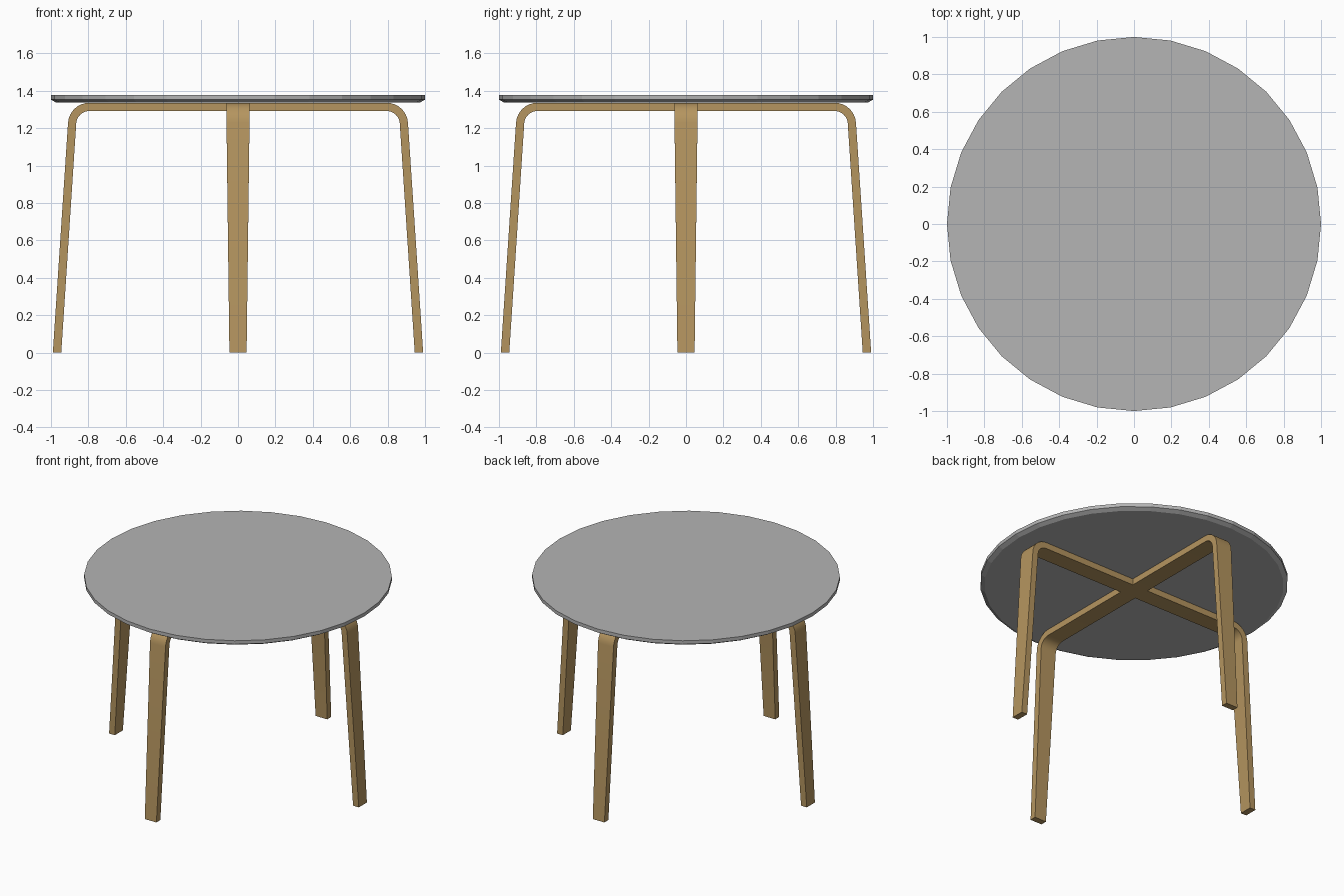
import bpy, bmesh, math
from mathutils import Matrix

if "Cube" in bpy.data.objects:
    bpy.data.objects.remove(bpy.data.objects["Cube"])


def material(name, rgb):
    m = bpy.data.materials.new(name)
    m.diffuse_color = (*rgb, 1)
    m.use_nodes = True
    m.node_tree.nodes["Principled BSDF"].inputs["Base Color"].default_value = m.diffuse_color
    return m


def make_object(name, bm, mat):
    bmesh.ops.recalc_face_normals(bm, faces=bm.faces)
    me = bpy.data.meshes.new(name)
    bm.to_mesh(me)
    bm.free()
    me.materials.append(mat)
    ob = bpy.data.objects.new(name, me)
    bpy.context.collection.objects.link(ob)
    return ob


wood = material("light wood", (0.46, 0.30, 0.115))
grey = material("grey top", (0.46, 0.46, 0.46))

# Round tabletop: 32 sides with a chamfered lower edge
bm = bmesh.new()
N = 32
rings = []
for r, z in [(0.972, 1.337), (1.0, 1.353), (1.0, 1.378)]:
    rings.append([bm.verts.new((r * math.cos(2 * math.pi * i / N),
                                r * math.sin(2 * math.pi * i / N), z)) for i in range(N)])
for a, b in zip(rings, rings[1:]):
    for i in range(N):
        j = (i + 1) % N
        bm.faces.new((a[i], a[j], b[j], b[i]))
bm.faces.new(rings[0])
bm.faces.new(rings[-1])
make_object("tabletop", bm, grey)

# Bent leg stations: outer (x, z), inner (x, z), half width
W = 0.0615
stations = [((0, 1.336), (0, 1.292), 0), ((W, 1.336), (W, 1.292), W)]
cx, cz = 0.795, 1.222
for k in range(9):
    a = math.radians(90 - 86.5 * k / 8)
    c, s = math.cos(a), math.sin(a)
    stations.append(((cx + 0.114 * c, cz + 0.114 * s),
                     (cx + 0.070 * c, cz + 0.070 * s), W))
stations.append(((0.990, 0), (0.945, 0), 0.046))

# Crossed leg frame: four bent legs mitred together at the centre
bm = bmesh.new()
for q in range(4):
    rot = Matrix.Rotation(q * math.pi / 2, 4, 'Z')
    loops = []
    for (ox, oz), (ix, iz), w in stations:
        loops.append([bm.verts.new(rot @ Matrix.Translation((x, y, z)).translation)
                      for x, y, z in ((ox, -w, oz), (ox, w, oz), (ix, w, iz), (ix, -w, iz))])
    for n, (a, b) in enumerate(zip(loops, loops[1:])):
        for i in range(4):
            if n == 0:
                # centre piece: only top and bottom triangles, no inner walls
                if i in (0, 2):
                    bm.faces.new((a[i], b[i], b[i + 1]))
                continue
            j = (i + 1) % 4
            bm.faces.new((a[i], a[j], b[j], b[i]))
    bm.faces.new(loops[-1])
bmesh.ops.remove_doubles(bm, verts=bm.verts, dist=0.0005)
bmesh.ops.delete(bm, geom=[v for v in bm.verts if not v.link_faces], context='VERTS')
legs = make_object("crossed_leg_frame", bm, wood)
bpy.ops.object.select_all(action='DESELECT')
legs.select_set(True)
bpy.context.view_layer.objects.active = legs
bpy.ops.object.shade_smooth_by_angle(angle=math.radians(30))
